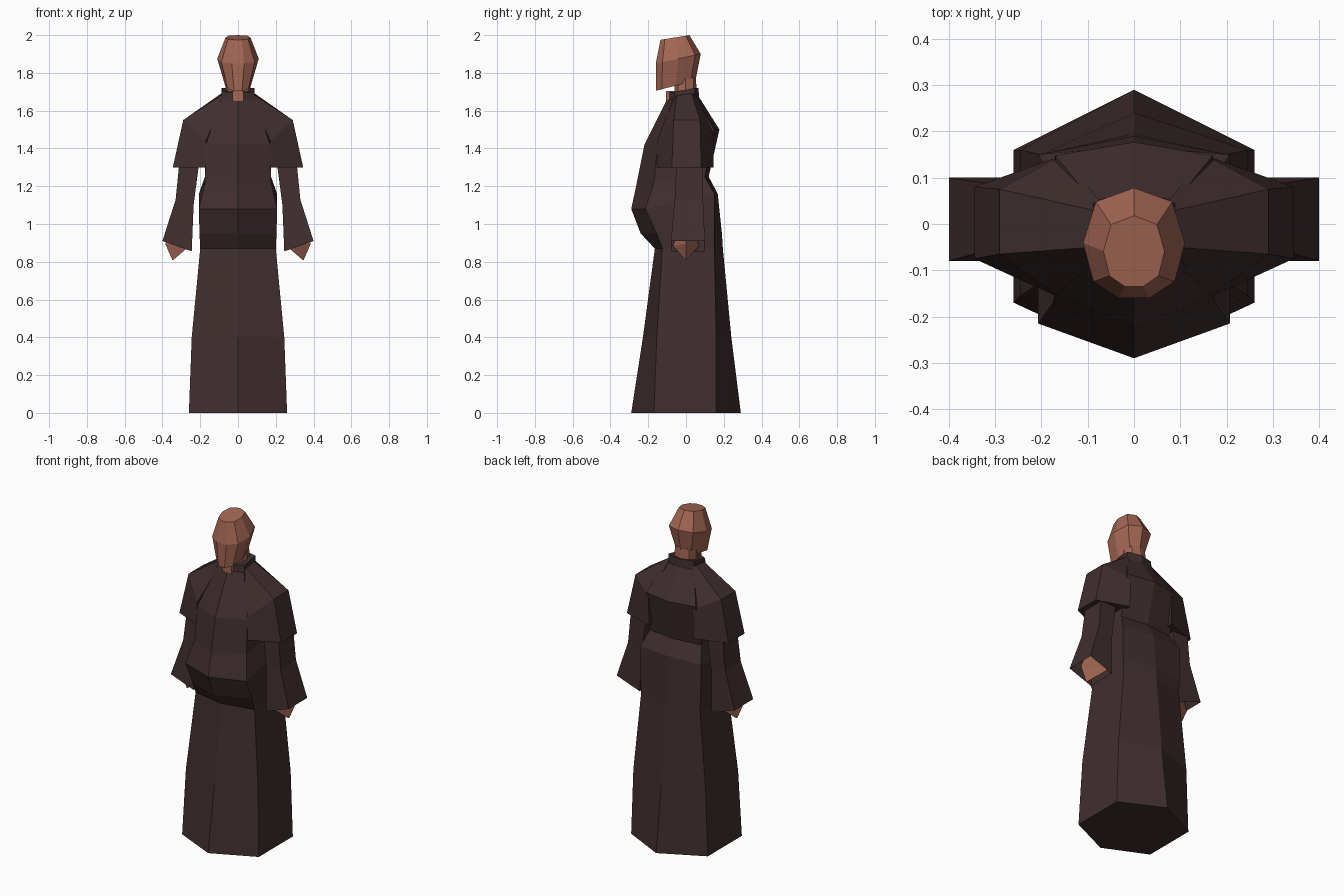
import bpy, bmesh

if "Cube" in bpy.data.objects:
    bpy.data.objects.remove(bpy.data.objects["Cube"])


def material(name, rgb):
    m = bpy.data.materials.new(name)
    m.diffuse_color = (*rgb, 1)
    m.use_nodes = True
    m.node_tree.nodes["Principled BSDF"].inputs["Base Color"].default_value = m.diffuse_color
    return m


CLOTH = material("dark brown cloth", (0.051, 0.027, 0.028))
SKIN = material("tan skin", (0.37, 0.135, 0.09))


def loft(name, rings, mat, bottom=True, top=True, mirror=False):
    """Flat-faced skin through rings of equal length; optionally mirrored in x."""
    bm = bmesh.new()
    for s in ((1, -1) if mirror else (1,)):
        vs = [[bm.verts.new((s * x, y, z)) for x, y, z in r] for r in rings]
        n = len(vs[0])
        for a, b in zip(vs, vs[1:]):
            for i in range(n):
                j = (i + 1) % n
                bm.faces.new((a[i], a[j], b[j], b[i]))
        if bottom:
            bm.faces.new(vs[0])
        if top:
            bm.faces.new(vs[-1])
    bmesh.ops.recalc_face_normals(bm, faces=bm.faces)
    me = bpy.data.meshes.new(name)
    bm.to_mesh(me)
    bm.free()
    me.materials.append(mat)
    ob = bpy.data.objects.new(name, me)
    bpy.context.collection.objects.link(ob)
    return ob


def hexring(zf, zb, w, yf, ysf, ysb, yb):
    """Six-sided ring with a point at front and back."""
    return [(0, yf, zf), (w, ysf, zf), (w, ysb, zb),
            (0, yb, zb), (-w, ysb, zb), (-w, ysf, zf)]


# robe: skirt, overhanging belly, waist, chest and shoulders
loft("robe", [hexring(*r) for r in [
    (0, 0, .26, -.29, -.17, .16, .29),
    (.4, .4, .245, -.228, -.155, .16, .24),
    (.87, .87, .2, -.165, -.125, .15, .195),
    (.95, .95, .204, -.24, -.155, .15, .19),
    (1.08, 1.16, .207, -.29, -.215, .15, .168),
    (1.22, 1.25, .175, -.26, -.17, .1, .12),
    (1.42, 1.5, .17, -.22, -.15, .148, .177),
    (1.66, 1.67, .09, -.1, -.07, .05, .07)]], CLOTH)

# collar
loft("collar", [hexring(1.65, 1.66, .09, -.1, -.065, .045, .07),
                hexring(1.7, 1.72, .086, -.1, -.06, .045, .066)], CLOTH)
loft("collar_gap", [[(-.03, -.105, z), (.03, -.105, z), (.03, -.04, z), (-.03, -.04, z)]
                    for z in (1.65, 1.705)], SKIN)

# short shoulder capes
loft("shoulder_capes", [
    [(.345, -.075, 1.3), (.345, .08, 1.3), (.15, .145, 1.3), (.17, -.155, 1.3)],
    [(.29, -.065, 1.55), (.29, .075, 1.55), (.15, .15, 1.48), (.17, -.152, 1.44)],
    [(.09, -.05, 1.68), (.09, .03, 1.69), (.075, .05, 1.69), (.07, -.07, 1.67)],
], CLOTH, mirror=True)


# flared sleeves, open at the cuff
def sleeve_ring(xi, xo, yf, yb, zi, zo):
    return [(xi, yf, zi), (xo, yf, zo), (xo, yb, zo), (xi, yb, zi)]


loft("sleeves", [sleeve_ring(.245, .4, -.08, .1, .855, .91),
                 sleeve_ring(.235, .33, -.06, .09, 1.1, 1.13),
                 sleeve_ring(.205, .31, -.05, .09, 1.33, 1.33)],
     CLOTH, bottom=False, mirror=True)

# pointed hands
loft("hands", [[(.345 + .003 * dx, .003 * dy, .81) for dx, dy in ((1, 0), (-1, 1), (-1, -1))],
               [(.385, 0, .895), (.255, .07, .885), (.255, -.07, .885)],
               [(.35, 0, .98), (.27, .03, .98), (.27, -.03, .98)]], SKIN, mirror=True)

# head and neck share one rounded cross-section
HALF = [(.3, -1), (.8, -.7), (1, 0), (.75, .75), (0, 1)]
SECTION = HALF + [(-x, y) for x, y in HALF[-2::-1]]


def head_ring(w, yf, yb, zf, zb):
    c, d = (yf + yb) / 2, (yb - yf) / 2
    return [(x * w, c + y * d, zf + (zb - zf) * (y + 1) / 2) for x, y in SECTION]


loft("head", [head_ring(.068, -.16, .05, 1.705, 1.76),
              head_ring(.11, -.16, .078, 1.85, 1.9),
              head_ring(.066, -.135, .018, 1.975, 2.0)], SKIN)
loft("neck", [head_ring(.065, -.06, .058, 1.66, 1.68),
              head_ring(.065, -.06, .052, 1.76, 1.78)], SKIN)
